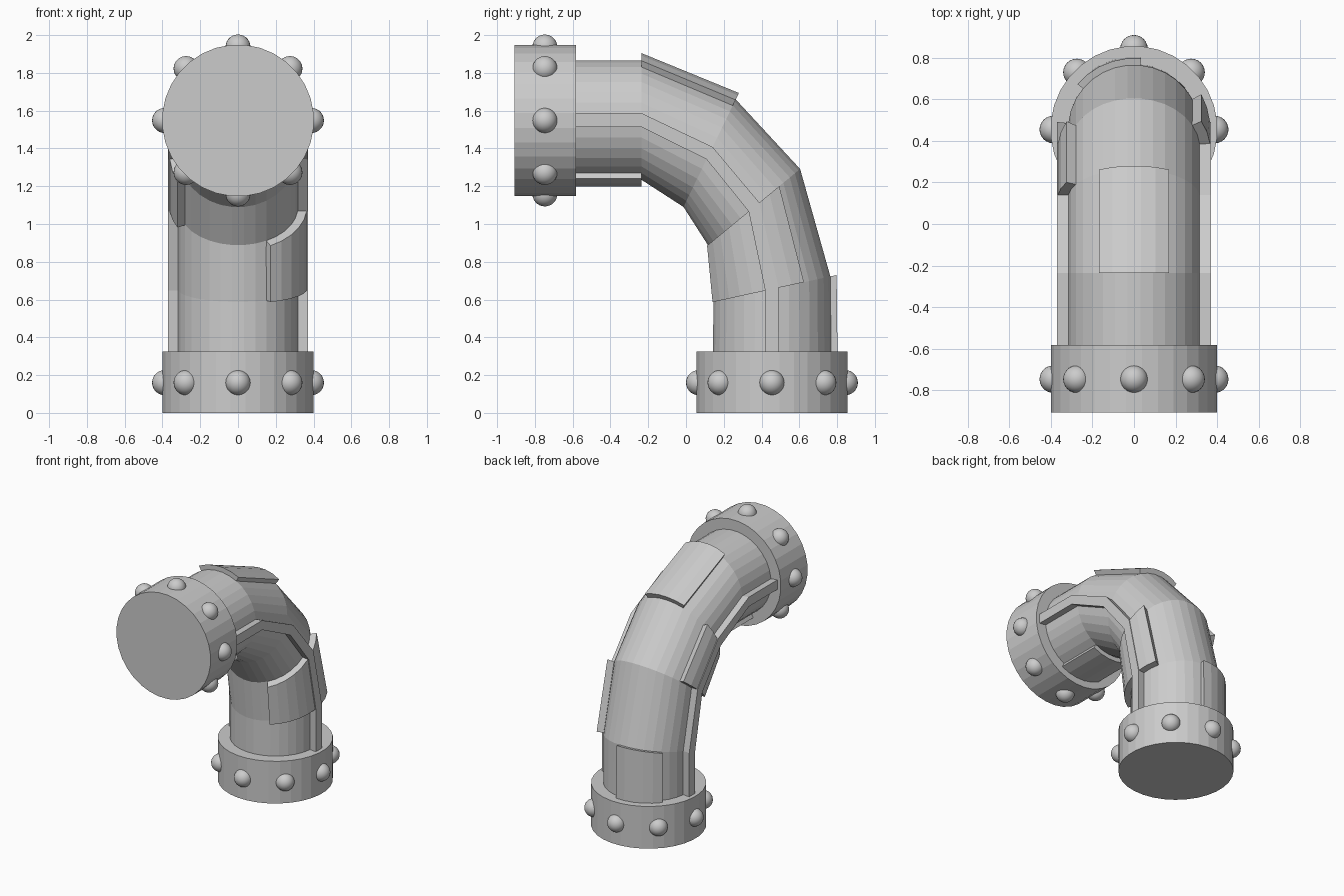
import bpy, bmesh
from math import sin, cos, radians, pi
from mathutils import Vector

cube = bpy.data.objects.get("Cube")
if cube:
    bpy.data.objects.remove(cube, do_unlink=True)

GREY = bpy.data.materials.new("steel grey")
GREY.use_nodes = True
GREY.diffuse_color = (0.6, 0.6, 0.6, 1)
GREY.node_tree.nodes["Principled BSDF"].inputs["Base Color"].default_value = (0.6, 0.6, 0.6, 1)

SIDES = 32
STEP = 360 / SIDES
PIPE_R, FLANGE_R, FLANGE_H = 0.318, 0.402, 0.325

# Centre line of the elbow, from the front opening to the base
PATH = [Vector((0, y, z)) for y, z in
        [(-0.88, 1.55), (-0.235, 1.55), (0.125, 1.375), (0.36, 1.09), (0.455, 0.655), (0.455, 0.03)]]


def ring_point(i, angle, radius):
    """Point on ring i; angle 0 is the inside of the bend, 90 the left side."""
    a, b = (PATH[i - 1], PATH[i]) if i else (PATH[0], PATH[1])
    d = (b - a).normalized()
    inner = Vector((0, d.z, -d.y))
    t = radians(angle)
    return PATH[i] + radius * (cos(t) * inner + sin(t) * Vector((1, 0, 0)))


def finish(bm, name):
    bmesh.ops.recalc_face_normals(bm, faces=bm.faces)
    mesh = bpy.data.meshes.new(name)
    bm.to_mesh(mesh)
    bm.free()
    mesh.materials.append(GREY)
    obj = bpy.data.objects.new(name, mesh)
    bpy.context.collection.objects.link(obj)
    return obj


def bridge(bm, loops):
    """Skin closed loops in order and cap both ends."""
    rows = [[bm.verts.new(p) for p in loop] for loop in loops]
    n = len(rows[0])
    for a, b in zip(rows, rows[1:]):
        for k in range(n):
            m = (k + 1) % n
            bm.faces.new((a[k], a[m], b[m], b[k]))
    bm.faces.new(rows[0])
    bm.faces.new(rows[-1])


def pipe():
    bm = bmesh.new()
    bridge(bm, [[ring_point(i, (k + 0.5) * STEP, PIPE_R) for k in range(SIDES)]
                for i in range(len(PATH))])
    finish(bm, "elbow_pipe")


def panel(name, first, last, start, faces, height):
    """Raised plate from ring first to ring last, covering some pipe sides."""
    angles = [(start + 0.5 + k) * STEP for k in range(faces + 1)]
    bm = bmesh.new()
    bridge(bm, [[ring_point(i, a, PIPE_R + height) for a in angles] +
                [ring_point(i, a, PIPE_R - 0.01) for a in reversed(angles)]
                for i in range(first, last + 1)])
    finish(bm, name)


def flange(name, origin, axis):
    """Solid collar with a row of round rivets."""
    rot = Vector((0, 0, 1)).rotation_difference(axis)
    bm = bmesh.new()
    bridge(bm, [[origin + rot @ Vector((FLANGE_R * cos(t), FLANGE_R * sin(t), h))
                 for t in [(k + 0.5) * 2 * pi / SIDES for k in range(SIDES)]]
                for h in (0, FLANGE_H)])
    finish(bm, name)
    bm = bmesh.new()
    for k in range(8):
        t = k * pi / 4
        ball = bmesh.ops.create_uvsphere(bm, u_segments=24, v_segments=14, radius=0.066)
        offset = origin + rot @ Vector((0.389 * cos(t), 0.389 * sin(t), 0.16))
        bmesh.ops.translate(bm, verts=ball["verts"], vec=offset)
    for f in bm.faces:
        f.smooth = True
    finish(bm, name + "_rivets")


pipe()
flange("base_flange", Vector((0, 0.455, 0)), Vector((0, 0, 1)))
flange("front_flange", Vector((0, -0.907, 1.548)), Vector((0, 1, 0)))

# Narrow ribs running the whole length on both sides
panel("left_rib", 0, 5, 7, 1, 0.055)
panel("right_rib", 0, 5, 23, 1, 0.055)

# Wide plates
panel("top_plate", 1, 2, 13, 5, 0.038)
panel("under_plate", 0, 1, -3, 5, 0.034)
panel("back_plate", 4, 5, 15, 5, 0.034)
panel("inner_left_plate", 3, 4, 2, 5, 0.047)

# Small plates beside the ribs
panel("outer_left_plate", 3, 4, 8, 2, 0.05)
panel("outer_right_plate", 2, 3, 21, 2, 0.05)
panel("inner_right_plate", 2, 3, 24, 2, 0.045)
